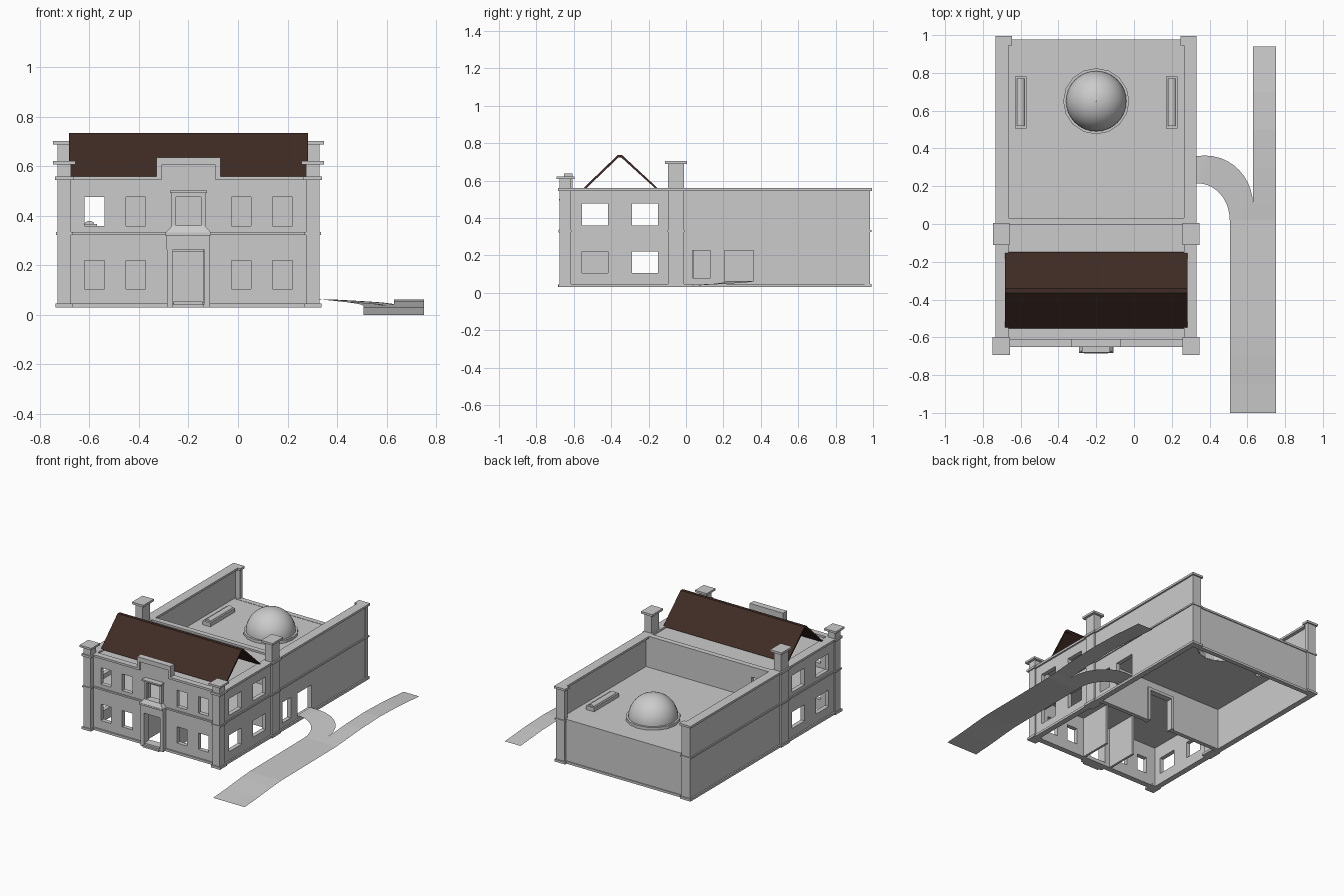
import bpy, bmesh, math

if "Cube" in bpy.data.objects:
    bpy.data.objects.remove(bpy.data.objects["Cube"])

CX = -0.2  # building centre line


def mesh_object(name, verts, faces):
    me = bpy.data.meshes.new(name)
    me.from_pydata(verts, [], faces)
    ob = bpy.data.objects.new(name, me)
    bpy.context.collection.objects.link(ob)
    return ob


def box(name, x0, x1, y0, y1, z0, z1):
    v = [(x, y, z) for x in (x0, x1) for y in (y0, y1) for z in (z0, z1)]
    f = [(0, 1, 3, 2), (4, 6, 7, 5), (0, 4, 5, 1), (2, 3, 7, 6), (0, 2, 6, 4), (1, 5, 7, 3)]
    return mesh_object(name, v, f)


def panel(name, to3d, u, v, holes, thick):
    """Flat panel with rectangular holes (u0, u1, v0, v1), thickened."""
    us = sorted(set(u) | {c for h in holes for c in h[:2]})
    vs = sorted(set(v) | {c for h in holes for c in h[2:]})
    verts = [to3d(a, b) for a in us for b in vs]
    n, faces = len(vs), []
    for i in range(len(us) - 1):
        for j in range(n - 1):
            a, b = (us[i] + us[i + 1]) / 2, (vs[j] + vs[j + 1]) / 2
            if not any(h[0] < a < h[1] and h[2] < b < h[3] for h in holes):
                faces.append((i * n + j, (i + 1) * n + j, (i + 1) * n + j + 1, i * n + j + 1))
    ob = mesh_object(name, verts, faces)
    bm = bmesh.new()
    bm.from_mesh(ob.data)
    bmesh.ops.delete(bm, geom=[w for w in bm.verts if not w.link_faces], context='VERTS')
    bm.to_mesh(ob.data)
    bm.free()
    m = ob.modifiers.new("thickness", 'SOLIDIFY')
    m.thickness, m.offset = thick, 0
    return ob


def lathe(name, cx, cy, prof, n):
    verts = [(cx + r * math.cos(2 * math.pi * k / n), cy + r * math.sin(2 * math.pi * k / n), z)
             for r, z in prof for k in range(n)]
    faces = [(j * n + k, j * n + (k + 1) % n, (j + 1) * n + (k + 1) % n, (j + 1) * n + k)
             for j in range(len(prof) - 1) for k in range(n)]
    return mesh_object(name, verts, faces)


LOW, HIGH = (0.105, 0.22), (0.36, 0.477)

# Front wall with windows and doorway
front = [(x - 0.04, x + 0.04, *z) for x in (-0.58, -0.413, 0.013, 0.18) for z in (LOW, HIGH)]
front += [(-0.25, -0.15, *HIGH), (-0.265, -0.14, 0.05, 0.265)]
panel("front_wall", lambda a, b: (a, -0.625, b), (-0.71, 0.31), (0.03, 0.555), front, 0.03)

# Side walls, running back as parapets beside the lower hall
side = [(y - 0.07, y + 0.07, *z) for y in (-0.487, -0.22) for z in (LOW, HIGH)]
doors = [(0.035, 0.13, 0.08, 0.225), (0.205, 0.36, 0.06, 0.225)]
panel("left_wall", lambda a, b: (CX - 0.505, a, b), (-0.63, 0.975), (0.03, 0.55), side, 0.03)
panel("right_wall", lambda a, b: (CX + 0.505, a, b), (-0.63, 0.975), (0.03, 0.55), side + doors, 0.03)

# Wall between front block and hall, rear hall wall
panel("cross_wall", lambda a, b: (a, 0.015, b), (-0.70, 0.30), (0.03, 0.555),
      [(-0.29, -0.11, 0.03, 0.26), (-0.63, -0.53, 0.35, 0.485)], 0.03)
box("hall_back_wall", -0.71, 0.31, 0.945, 0.97, 0.03, 0.34)

# Floors, flat roof and hall roof with openings
box("upper_floor", -0.70, 0.30, -0.62, 0.01, 0.318, 0.33)
box("front_flat_roof", -0.70, 0.30, -0.62, 0.01, 0.535, 0.547)
sky = [(x - 0.018, x + 0.018, 0.53, 0.76) for x in (CX - 0.4, CX + 0.4)]
roof = panel("hall_roof", lambda a, b: (a, b, 0.333), (-0.70, 0.30), (0.02, 0.965), sky, 0.014)
cut = lathe("dome_cutter", CX, 0.65, [(0.155, 0.2), (0.155, 0.5)], 32)
cut.data.from_pydata  # keep mesh open until capped below
bm = bmesh.new()
bm.from_mesh(cut.data)
bmesh.ops.holes_fill(bm, edges=bm.edges[:], sides=0)
bmesh.ops.recalc_face_normals(bm, faces=bm.faces[:])
bm.to_mesh(cut.data)
bm.free()
cut.hide_render = True
cut.hide_set(True)
bo = roof.modifiers.new("dome_hole", 'BOOLEAN')
bo.operation, bo.object = 'DIFFERENCE', cut

# Dome on its low ring
arc = [(0.16 * math.cos(t * math.pi / 24), 0.355 + 0.16 * math.sin(t * math.pi / 24)) for t in range(12)]
dome = lathe("dome", CX, 0.65, arc + [(0.0005, 0.515)], 32)
dome.data.shade_smooth()
lathe("dome_ring", CX, 0.65, [(0.155, 0.33), (0.175, 0.33), (0.175, 0.36), (0.155, 0.36), (0.155, 0.33)], 16)

# Long skylights: frame with rounded glazing
for sgn, side_name in ((-1, "left"), (1, "right")):
    sx = CX + sgn * 0.4
    panel(side_name + "_skylight_frame", lambda a, b: (sx + a, b, 0.352), (-0.031, 0.031), (0.505, 0.78),
          [(-0.018, 0.018, 0.53, 0.76)], 0.03)
    pts = [(sx + 0.02 * math.cos(k * math.pi / 8), 0.366 + 0.014 * math.sin(k * math.pi / 8)) for k in range(9)]
    v = [(x, y, z) for y in (0.52, 0.77) for x, z in pts]
    f = [(k, k + 1, k + 10, k + 9) for k in range(8)] + [tuple(range(9)), tuple(range(17, 8, -1))]
    mesh_object(side_name + "_skylight_glazing", v, f)

# Trim bands: plinth, belt course and cornice
for name, z0, z1, o in (("plinth", 0.03, 0.046, 0.01), ("belt", 0.324, 0.335, 0.008), ("cornice", 0.545, 0.56, 0.012)):
    for sgn in (-1, 1):
        a, b = CX + sgn * (0.52 + o), CX + sgn * (0.465 if name == "cornice" else 0.49)
        box(name + "_side", min(a, b), max(a, b), -0.64 - o, 0.985, z0, z1)
    gap = 0.1125 if name == "cornice" else 0.06
    box(name + "_front_left", -0.72, CX - gap, -0.64 - o, -0.61, z0, z1)
    box(name + "_front_right", CX + gap, 0.32, -0.64 - o, -0.61, z0, z1)
box("belt_back", -0.71, 0.31, 0.94, 0.977, 0.328, 0.342)
box("plinth_back", -0.71, 0.31, 0.945, 0.977, 0.03, 0.046)
box("cross_wall_cap", -0.665, 0.265, -0.005, 0.033, 0.547, 0.56)

# Stepped centre parapet
box("centre_parapet", -0.31, -0.09, -0.64, -0.612, 0.54, 0.61)
box("parapet_cap", -0.33, -0.07, -0.652, -0.608, 0.605, 0.637)
for sgn in (-1, 1):
    x = CX + sgn * 0.12
    box("parapet_side", x - 0.01, x + 0.01, -0.652, -0.608, 0.545, 0.61)

# Corner piers, chimneys and rear piers, mirrored about the centre line
def pier(name, sgn, u0, u1, y0, y1, top, cap, o):
    def b(n, e, z0, z1):
        xs = sorted((CX + sgn * (u0 - e), CX + sgn * (u1 + e)))
        box(n, *xs, y0 - e, y1 + e, z0, z1)
    b(name, 0, 0.03, top)
    b(name + "_foot", 0.008, 0.03, 0.046)
    b(name + "_belt", 0.006, 0.324, 0.335)
    b(name + "_cornice", 0.01, 0.545, 0.56)
    if cap:
        b(name + "_cap", o, cap, top)

for s in (-1, 1):
    pier("front_pier", s, 0.475, 0.53, -0.675, -0.615, 0.622, 0.608, 0.018)
    pier("chimney", s, 0.475, 0.53, -0.095, -0.012, 0.703, 0.688, 0.017)
    pier("rear_pier", s, 0.455, 0.522, 0.955, 0.985, 0.55, 0, 0)

# Door surround with canopy and steps
for s in (-1, 1):
    x = CX + s * 0.075
    box("door_jamb", x - 0.0125, x + 0.0125, -0.672, -0.63, 0.03, 0.29)
box("door_lintel", -0.288, -0.113, -0.672, -0.63, 0.265, 0.325)
box("door_canopy", -0.292, -0.109, -0.682, -0.63, 0.322, 0.334)
mesh_object("canopy_slope",
            [(-0.29, -0.68, 0.334), (-0.11, -0.68, 0.334), (-0.11, -0.635, 0.334), (-0.29, -0.635, 0.334),
             (-0.265, -0.665, 0.362), (-0.137, -0.665, 0.362), (-0.137, -0.635, 0.362), (-0.265, -0.635, 0.362)],
            [(3, 2, 1, 0), (4, 5, 6, 7), (0, 1, 5, 4), (1, 2, 6, 5), (2, 3, 7, 6), (3, 0, 4, 7)])
box("door_step_lower", -0.265, -0.138, -0.685, -0.61, 0.03, 0.042)
box("door_step_upper", -0.26, -0.143, -0.67, -0.61, 0.042, 0.055)

# Centre window surround
for s in (-1, 1):
    x = CX + s * 0.06
    box("centre_window_jamb", x - 0.009, x + 0.009, -0.662, -0.63, 0.36, 0.49)
box("centre_window_lintel", -0.269, -0.131, -0.662, -0.63, 0.477, 0.492)
box("centre_window_cap", -0.274, -0.126, -0.68, -0.63, 0.492, 0.502)

# Entrance lobby walls and frame of the inner doorway
for s in (-1, 1):
    x = CX + s * 0.11
    box("lobby_wall", x - 0.008, x + 0.008, -0.615, -0.38, 0.03, 0.32)
    x = CX + s * 0.098
    box("inner_door_frame", x - 0.01, x + 0.01, -0.006, 0.04, 0.03, 0.27)
box("inner_door_head", -0.308, -0.092, -0.006, 0.04, 0.255, 0.275)

# Brown gable roof, open at both ends
prof = [(-0.552, 0.556), (-0.365, 0.736), (-0.342, 0.736), (-0.148, 0.556),
        (-0.162, 0.556), (-0.347, 0.724), (-0.36, 0.724), (-0.536, 0.556)]
v = [(x, y, z) for x in (-0.682, 0.282) for y, z in prof]
f = [(k, (k + 1) % 8, 8 + (k + 1) % 8, 8 + k) for k in range(8)]
f += [(o + k, o + k + 1, o + 6 - k, o + 7 - k) for o in (0, 8) for k in range(3)]
gable = mesh_object("gable_roof", v, f)
mat = bpy.data.materials.new("brown_tiles")
mat.diffuse_color = (0.05, 0.024, 0.018, 1)
mat.use_nodes = True
mat.node_tree.nodes["Principled BSDF"].inputs["Base Color"].default_value = mat.diffuse_color
gable.data.materials.append(mat)

# Driveway: main strip, continuing narrow strip, curved branch to the side door
def strip(name, pairs):
    v = [p for pr in pairs for p in pr]
    return mesh_object(name, v, [(2 * i, 2 * i + 1, 2 * i + 3, 2 * i + 2) for i in range(len(pairs) - 1)])

main = [((0.507, y, z), (0.752, y, z)) for y, z in
        ((-1, 0), (-0.85, 0.01), (-0.7, 0.024), (-0.6, 0.031), (0.02, 0.036))]
strip("driveway", main + [((0.63, 0.1, 0.042), (0.752, 0.1, 0.042))])
strip("driveway_rear", [((0.63, y, z), (0.752, y, z)) for y, z in
                        ((0.1, 0.042), (0.3, 0.056), (0.5, 0.062), (0.7, 0.056), (0.94, 0.038))])
curve = []
for k in range(11):
    t = k / 10 * math.pi / 2
    c, s, z = math.cos(t), math.sin(t), 0.026 * k / 10
    curve.append(((0.34 + 0.167 * c, 0.02 + 0.195 * s, 0.036 + z), (0.38 + 0.25 * c, 0.1 + 0.262 * s, 0.042 + z * 0.8)))
curve.append(((0.31, 0.215, 0.064), (0.31, 0.36, 0.064)))
strip("driveway_branch", curve)
